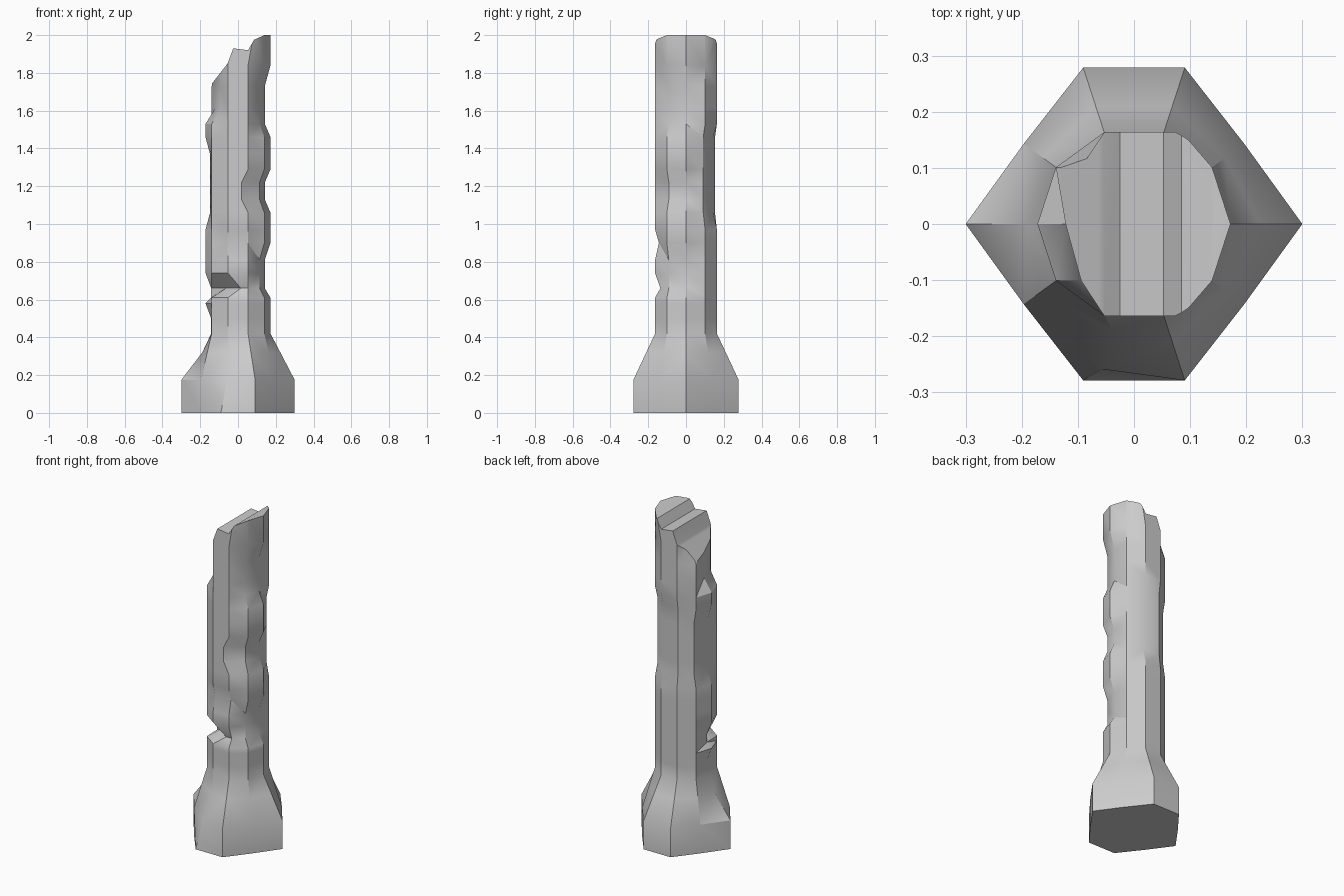
import bpy, bmesh
from math import cos, sin, radians

if "Cube" in bpy.data.objects:
    bpy.data.objects.remove(bpy.data.objects["Cube"])

SIDES, R = 10, 0.172
LEVELS = [0, .175, .32, .42, .5, .58, .61, .66, .74, .81, .9, .97, 1.06, 1.13,
          1.22, 1.29, 1.37, 1.46, 1.53, 1.61, 1.73, 1.84, 2.02]

# Weathering: (column, z from, z to, dx, dy); column 0 is +x, counting anticlockwise
DENTS = [
    (0, .66, .81, -.03, 0), (0, 1.13, 1.22, -.03, 0), (0, 1.53, 1.73, -.03, 0),
    (9, .66, .81, -.025, .01), (9, 1.13, 1.22, -.025, .01), (9, 1.53, 1.73, -.025, .01),
    (8, .66, .66, 0, .028), (8, .9, .9, 0, .02), (8, 1.13, 1.22, -.035, 0),
    (8, 2, 2.1, .032, 0), (2, 2, 2.1, .032, 0),
    (7, .175, .175, .033, .02), (7, .32, .32, .03, .02),
    (7, .66, .66, .068, .028), (7, .9, .9, 0, .02),
    (6, .66, .66, .075, .04), (6, 1.61, 2.1, .045, 0),
    (5, .32, .32, .035, 0), (5, .42, .5, .03, 0), (5, .61, .66, .03, 0),
    (5, 1.06, 1.37, .024, 0), (5, 1.61, 2.1, .05, 0),
    (4, 1.06, 1.37, .015, 0), (4, 1.84, 2.1, .045, 0),
    (3, 1.06, 1.46, 0, -.01), (2, 1.06, 1.46, 0, -.02), (1, 1.06, 1.46, -.01, -.01),
]


def make_object(name, bm):
    bmesh.ops.recalc_face_normals(bm, faces=bm.faces)
    mesh = bpy.data.meshes.new(name)
    bm.to_mesh(mesh)
    bm.free()
    obj = bpy.data.objects.new(name, mesh)
    bpy.context.collection.objects.link(obj)
    return obj


def loft(bm, rings):
    n = len(rings[0])
    for a, b in zip(rings, rings[1:]):
        for i in range(n):
            j = (i + 1) % n
            bm.faces.new((a[i], a[j], b[j], b[i]))
    bm.faces.new(rings[0][::-1])
    bm.faces.new(rings[-1])


def column_point(k, z):
    a = radians(36 * k)
    flare = min(1, max(0, (.42 - z) / .245))     # 1 on the plinth, 0 on the shaft
    base_r = .243 if k % 5 in (1, 4) else (.3 if k % 5 == 0 else .293)
    r = R + (base_r - R) * flare
    x, y = r * cos(a), r * sin(a)
    for col, z0, z1, dx, dy in DENTS:
        if col == k and z0 - .001 <= z <= z1 + .001:
            x, y = x + dx, y + dy
    return x, y, z


# Column: flared base and chipped ten-sided shaft
bm = bmesh.new()
loft(bm, [[bm.verts.new(column_point(k, z)) for k in range(SIDES)] for z in LEVELS])
bmesh.ops.triangulate(bm, faces=[f for f in bm.faces if len(f.verts) == 4])
column = make_object("broken_column", bm)

# Stepped break across the top
profile = [(-.4, 1.4), (-.125, 1.76), (-.055, 1.85), (-.025, 1.93), (.053, 1.92),
           (.085, 1.975), (.14, 2.0), (.4, 2.0), (.4, 2.3), (-.4, 2.3)]
bm = bmesh.new()
loft(bm, [[bm.verts.new((x, y, z)) for x, z in profile] for y in (-.5, .5)])
cutter = make_object("break_cutter", bm)
cutter.hide_render = True

mod = column.modifiers.new("break", 'BOOLEAN')
mod.operation, mod.solver, mod.object = 'DIFFERENCE', 'EXACT', cutter
bpy.context.view_layer.objects.active = column
column.select_set(True)
bpy.ops.object.modifier_apply(modifier=mod.name)
bpy.data.objects.remove(cutter)
bpy.ops.object.shade_smooth_by_angle(angle=radians(30))
